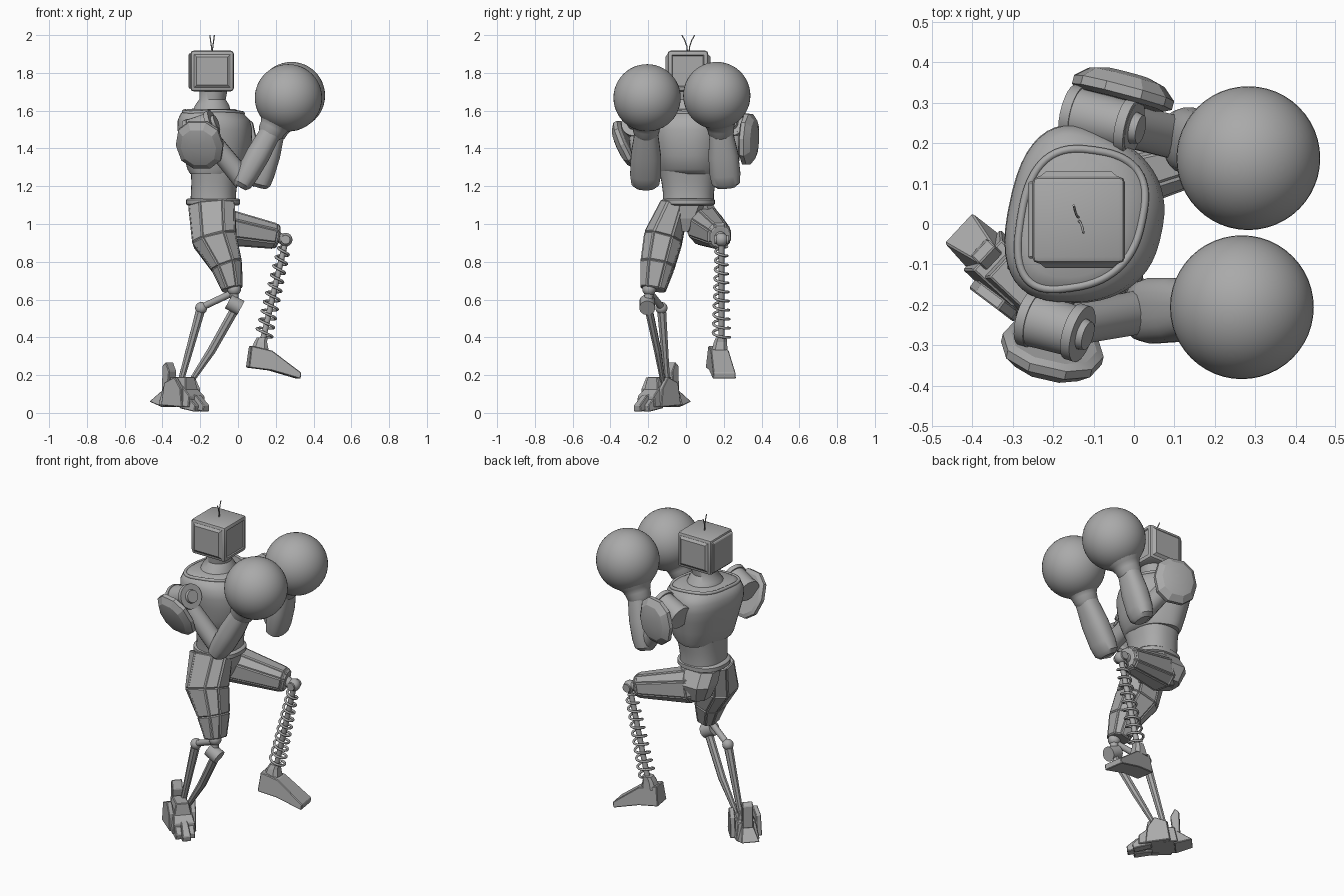
import bpy, bmesh, math
from mathutils import Vector, Matrix
from mathutils.bvhtree import BVHTree

cube = bpy.data.objects.get("Cube")
if cube:
    bpy.data.objects.remove(cube)

grey = bpy.data.materials.new("plain_grey")
grey.use_nodes = True
grey.diffuse_color = (0.4, 0.4, 0.4, 1)
grey.node_tree.nodes["Principled BSDF"].inputs["Base Color"].default_value = (0.4, 0.4, 0.4, 1)

X, Y, Z = Vector((1, 0, 0)), Vector((0, 1, 0)), Vector((0, 0, 1))


def finish(name, bm, angle=40):
    bmesh.ops.recalc_face_normals(bm, faces=bm.faces)
    mesh = bpy.data.meshes.new(name)
    bm.to_mesh(mesh)
    bm.free()
    mesh.materials.append(grey)
    if angle:
        mesh.shade_smooth()
        mesh.set_sharp_from_angle(angle=math.radians(angle))
    ob = bpy.data.objects.new(name, mesh)
    bpy.context.collection.objects.link(ob)
    return ob


def loft(name, stations, sides=24, ref=Y, power=2, axis=None, taper=0, angle=40, panels=0):
    """Skin rings (x, y, z, half width along ref, half depth) along a path."""
    bm, rings = bmesh.new(), []
    pts = [Vector(s[:3]) for s in stations]
    for i, s in enumerate(stations):
        t = axis or (pts[min(i + 1, len(pts) - 1)] - pts[max(i - 1, 0)]).normalized()
        u = (ref - ref.dot(t) * t).normalized()
        v = u.cross(t)
        ring = []
        for k in range(sides):
            a = 2 * math.pi * (k + 0.5) / sides
            c, d = [math.copysign(abs(f) ** (2 / power), f) for f in (math.cos(a), math.sin(a))]
            ring.append(bm.verts.new(pts[i] + u * s[3] * c * (1 - taper * d) + v * s[4] * d))
        rings.append(ring)
    side_faces = []
    for r, q in zip(rings, rings[1:]):
        for k in range(sides):
            side_faces.append(bm.faces.new((r[k], r[(k + 1) % sides], q[(k + 1) % sides], q[k])))
    bm.faces.new(rings[0])
    bm.faces.new(rings[-1])
    bmesh.ops.recalc_face_normals(bm, faces=bm.faces)
    if panels:
        bmesh.ops.inset_individual(bm, faces=side_faces, thickness=panels, depth=panels * 0.7)
    return finish(name, bm, angle)


def rod(name, a, b, r, r2=None, sides=16, angle=40):
    r2 = r2 or r
    ref = X if abs((Vector(b) - Vector(a)).normalized().x) < 0.8 else Z
    return loft(name, [(*a, r, r), (*b, r2, r2)], sides, ref, angle=angle)


def ball(name, centre, r, seg=24):
    bm = bmesh.new()
    bmesh.ops.create_uvsphere(bm, u_segments=seg, v_segments=seg // 2, radius=r,
                              matrix=Matrix.Translation(centre))
    return finish(name, bm, 60)


def tube(name, points, r, cyclic=False):
    cu = bpy.data.curves.new(name, "CURVE")
    cu.dimensions, cu.bevel_depth, cu.bevel_resolution = "3D", r, 2
    sp = cu.splines.new("POLY")
    sp.points.add(len(points) - 1)
    for p, q in zip(sp.points, points):
        p.co = (*q, 1)
    sp.use_cyclic_u, sp.use_smooth, cu.use_fill_caps = cyclic, True, True
    cu.materials.append(grey)
    ob = bpy.data.objects.new(name, cu)
    bpy.context.collection.objects.link(ob)
    return ob


def prism(name, profile, width, place, narrow=1):
    """Extrude an x-z profile along y; width shrinks with height by narrow."""
    bm = bmesh.new()
    top = max(p[1] for p in profile)
    low = min(p[1] for p in profile)
    rows = [[bm.verts.new((x, s * width / 2 * (1 + (narrow - 1) * (z - low) / (top - low)), z))
             for x, z in profile] for s in (-1, 1)]
    n = len(profile)
    for row in rows:
        bm.faces.new(row)
    for k in range(n):
        bm.faces.new((rows[0][k], rows[0][(k + 1) % n], rows[1][(k + 1) % n], rows[1][k]))
    bm.transform(place)
    ob = finish(name, bm, 0)
    m = ob.modifiers.new("bevel", "BEVEL")
    m.width, m.segments = 0.004, 1
    return ob


def at(x, y, z, yaw=0):
    return Matrix.Translation((x, y, z)) @ Matrix.Rotation(math.radians(yaw), 4, "Z")


# Head: bevelled box with raised cheek panels and a framed screen front and back
bm = bmesh.new()
bmesh.ops.create_cube(bm, size=1, matrix=at(-0.137, 0.01, 1.81) @ Matrix.Diagonal((0.23, 0.215, 0.215, 1)))
bmesh.ops.bevel(bm, geom=bm.edges[:], offset=0.016, segments=2, affect="EDGES", profile=0.5)
bm.normal_update()
large = [f for f in bm.faces if f.calc_area() > 0.02]
cheeks = [f for f in large if abs(f.normal.y) > 0.5]
screens = [f for f in large if abs(f.normal.x) > 0.5]
bmesh.ops.inset_individual(bm, faces=cheeks, thickness=0.004, depth=0)
bmesh.ops.inset_individual(bm, faces=cheeks, thickness=0.02, depth=0.012)
bmesh.ops.inset_individual(bm, faces=screens, thickness=0.01, depth=0)
bmesh.ops.inset_individual(bm, faces=screens, thickness=0.006, depth=-0.006)
finish("head", bm, 30)
prism("head_back_shell", [(-0.012, -0.09), (0.012, -0.1), (0.012, 0.1), (-0.012, 0.09)], 0.19,
      at(-0.25, 0.01, 1.81))
for s in (-1, 1):
    tube("antenna", [(-0.137 - s * .012 * t, 0.012 + s * (0.004 + 0.03 * t * t), 1.91 + 0.09 * t)
                     for t in (0, .35, .7, 1)], 0.003)

# Neck, chest, collar, waist and belt
loft("neck", [(-0.14, 0.01, 1.57, .14, .11), (-0.137, 0.01, 1.63, .095, .09), (-0.135, 0.01, 1.66, .074, .07),
              (-0.13, 0.01, 1.71, .08, .075)], 32, axis=Z)
facing = Vector((-0.21, 0.98, 0)).normalized()
chest = loft("chest", [(-.12, .015, 1.265, .165, .125), (-.115, .015, 1.29, .175, .145), (-.11, .015, 1.36, .19, .17),
                       (-.115, .015, 1.44, .205, .185), (-.12, .015, 1.50, .215, .192),
                       (-.125, .015, 1.55, .213, .185), (-.135, .015, 1.585, .195, .16),
                       (-.14, .015, 1.61, .15, .12)],
             48, Vector((0.21, 0.98, 0)), 2.5, Z, 0.16, 50)
tree = BVHTree.FromPolygons([v.co for v in chest.data.vertices], [p.vertices for p in chest.data.polygons])
collar = []
for k in range(60):
    a = 2 * math.pi * k / 60
    d, w = [math.copysign(abs(f) ** .75, f) for f in (math.cos(a), math.sin(a))]
    x, y = -.13 + .15 * d + .03 * w, .012 + .17 * w * (1 - .12 * d)
    hit = tree.ray_cast(Vector((x, y, 2)), -Z)[0]
    if hit:
        collar.append(hit)
tube("collar", collar, 0.01, True)
loft("waist", [(-.13, .013, 1.11, .135, .122), (-.13, .013, 1.16, .135, .12), (-.125, .013, 1.22, .143, .122),
               (-.12, .013, 1.28, .155, .13)], 40, power=2.4, axis=Z)
loft("belt", [(-.132, .013, z, .13 + g, .133 + g) for z, g in ((1.098, 0), (1.105, .01), (1.128, .01), (1.136, 0))],
     40, power=2.3, axis=Z)
loft("pelvis", [(-.13, .005, 1.1, .12, .12), (-.12, .0, 1.03, .08, .1), (-.11, -.005, .96, .03, .06)],
     8, power=3, axis=Z, angle=0)

# Arms: shoulder barrel, pad, upper arm, forearm, cuff and round glove
arms = {
    "right": [(-.265, -.23, 1.48), (-.13, -.272, 1.535), (.03, -.215, 1.23), (.18, -.21, 1.5), (.267, -.206, 1.668),
              (-.2, -.3, 1.425), (-.2, -.88, -.42)],
    "left": [(-.16, .275, 1.48), (0, .238, 1.535), (.125, .21, 1.23), (.195, .185, 1.5), (.283, .163, 1.68),
             (-.03, .315, 1.45), (.25, .95, -.05)],
}
for side, pts in arms.items():
    inner, outer, elbow, wrist, glove, pad, normal = [Vector(p) for p in pts]
    along = (outer - inner).normalized()
    rod(side + "_shoulder", inner, outer, 0.07, 0.062, 28)
    for t in (0, .85):
        ring = inner.lerp(outer, t)
        rod(side + "_shoulder_rim", ring, ring + along * .025, 0.072, 0.072, 28)
    rod(side + "_shoulder_cap", outer, outer + along * .018, 0.04, 0.036, 20)
    rod(side + "_upper_arm", inner.lerp(outer, .6) - Z * .02, elbow, 0.052, 0.056, 14)
    n = normal.normalized()
    loft(side + "_shoulder_pad", [(*(pad + n * d), .14 * k, .128 * k) for d, k in
         ((-.01, .85), (0, 1), (.022, 1), (.05, .75), (.06, .45))], 10, Z, 2.3, n, angle=20)
    f = wrist - elbow
    loft(side + "_forearm", [(*(elbow + f * t), w, d) for t, w, d in
         ((-.13, .05, .035), (-.06, .074, .052), (.12, .082, .06), (.5, .08, .064), (.85, .066, .058), (1, .062, .056))],
         20, Y, 2.5, angle=35)
    g = glove - wrist
    loft(side + "_cuff", [(*(wrist + g * t), r, r) for t, r in
         ((-.2, .056), (-.1, .068), (.05, .072), (.18, .082), (.35, .115), (.55, .135))], 32)
    ball(side + "_glove", glove, 0.178, 48)

# Thighs: long faceted armour with raised panels
loft("right_thigh", [(-.14, -.06, 1.1, .075, .125), (-.125, -.122, .92, .103, .12), (-.06, -.152, .78, .09, .083),
                     (-.03, -.175, .655, .066, .052)],
     8, power=2.6, angle=0, panels=0.008)
loft("left_hip", [(-.15, .07, 1.1, .08, .115), (-.16, .1, 1.02, .1, .1), (-.15, .1, .93, .07, .07)],
     8, power=2.6, axis=Z, angle=0)
loft("left_thigh", [(-.2, .07, 1.0, .07, .06), (-.1, .1, .99, .092, .1), (.19, .177, .937, .062, .067),
                    (.21, .182, .933, .05, .052)],
     8, power=2.6, angle=0, panels=0.008)

# Right knee and strut shin
ball("right_knee_upper", (-.02, -.195, .655), 0.036)
rod("right_knee_link", (-.02, -.195, .65), (-.02, -.2, .57), 0.024)
rod("right_knee_hinge", (-.05, -.205, .59), (.015, -.205, .555), 0.042, sides=20)
ball("right_rear_joint", (-.195, -.13, .555), 0.032)
rod("right_knee_brace", (-.19, -.13, .56), (-.03, -.19, .635), 0.018)
rod("right_rear_strut", (-.195, -.13, .555), (-.305, -.1, .16), 0.026, 0.017, 8, 0)
loft("right_front_strut", [(-.01, -.2, .56, .022, .026), (-.14, -.15, .33, .02, .024), (-.26, -.12, .15, .013, .014)],
     8, angle=0)

# Right foot: ankle block, sloped body, close toes, heel spur and guards
foot = at(-.29, -.145, 0, -43)
prism("right_ankle", [(-.08, .07), (.07, .07), (.05, .19), (-.06, .19)], 0.12, foot, narrow=.6)
prism("right_foot_body", [(-.12, .04), (.1, .03), (.1, .09), (.03, .15), (-.1, .14)], 0.14, foot, narrow=.7)
for i, lead in ((-1, -.02), (0, .015), (1, -.02)):
    prism("right_toe", [(.05, .025), (.15, .006), (.155, .04), (.1, .09), (.04, .11)], 0.052,
          foot @ at(lead, i * .046, 0, -i * 6), narrow=.7)
prism("right_heel", [(-.2, .06), (-.1, .03), (-.07, .13), (-.11, .13)], 0.12, foot, narrow=.5)
prism("right_heel_guard", [(-.13, .12), (-.09, .1), (-.075, .22), (-.1, .27), (-.125, .25)], 0.06, foot)
for i in (-1, 1):
    prism("right_foot_guard", [(-.08, .04), (.06, .03), (.05, .13), (.01, .19), (-.06, .16)], 0.03,
          foot @ at(0, i * .068, 0, -i * 6))

# Left knee and spring shin
top, end = Vector((.25, .187, .9)), Vector((.13, .187, .38))
rod("left_knee_pin", (.19, .178, .935), (.25, .187, .917), 0.034, 0.024)
ball("left_knee", (.252, .187, .917), 0.036)
rod("left_knee_axle", (.252, .15, .917), (.252, .224, .917), 0.024)
rod("left_spring_core", top, end, 0.016, sides=10)
down = (end - top).normalized()
across = Y.cross(down)
coil, turns, steps = [], 10, 200
for k in range(steps + 1):
    t = k / steps
    a, r = 2 * math.pi * turns * t, .03 + .015 * t
    coil.append(top.lerp(end, .04 + .92 * t) + Y * r * math.cos(a) + across * r * math.sin(a))
tube("left_spring", coil, 0.007)

# Left foot: plain wedge with ankle collar
prism("left_foot", [(0, .24), (.12, .225), (.275, .18), (.28, .213), (.125, .33), (.015, .355)], 0.125,
      at(.05, .16, 0, 9), 0.72)
loft("left_ankle", [(.115, .178, .33, .045, .05), (.12, .182, .375, .036, .036), (.128, .187, .4, .03, .03)],
     8, power=3, axis=Z, angle=0)
